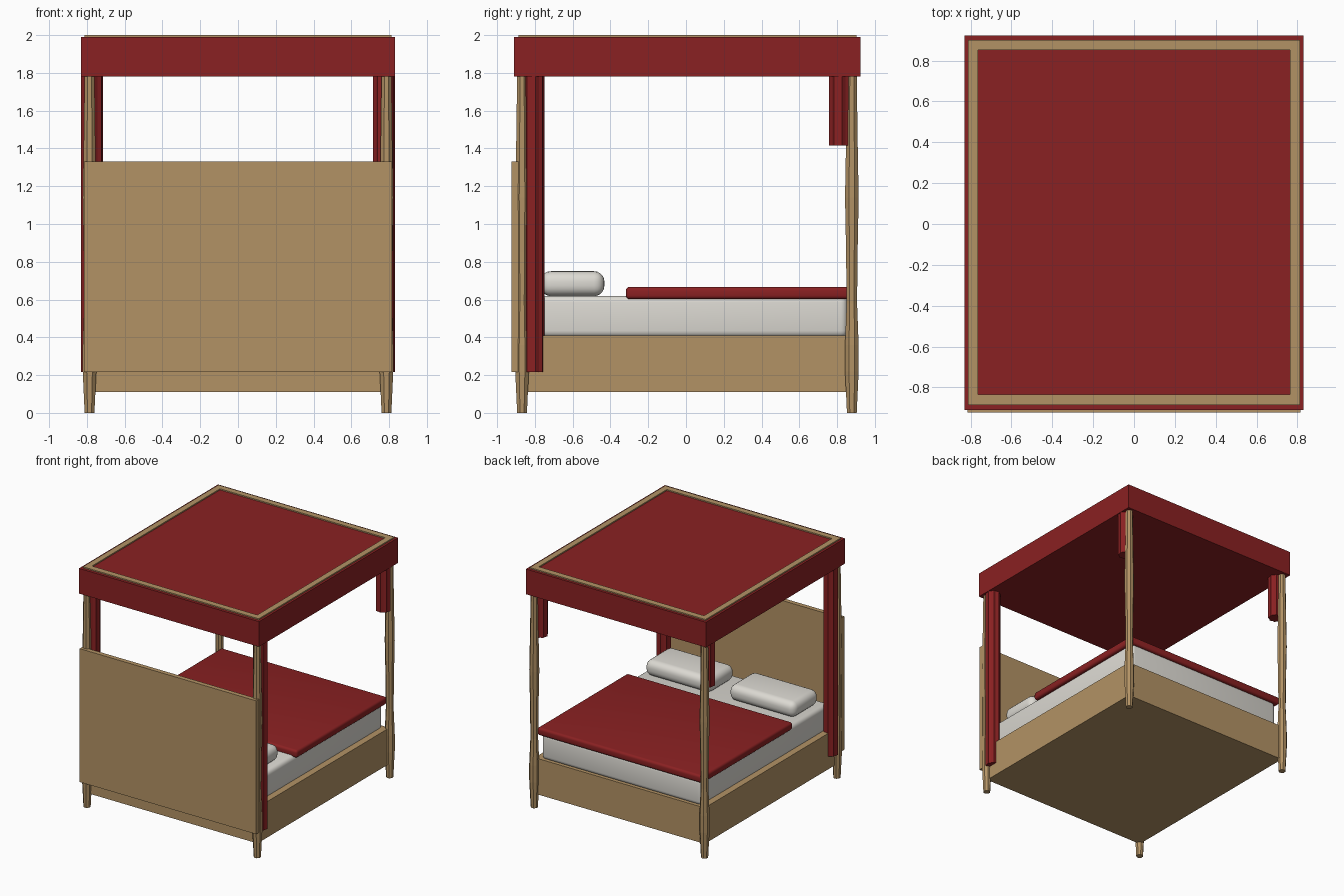
import bpy, bmesh, math

if "Cube" in bpy.data.objects:
    bpy.data.objects.remove(bpy.data.objects["Cube"], do_unlink=True)


def material(name, rgb):
    m = bpy.data.materials.new(name)
    m.use_nodes = True
    m.diffuse_color = (*rgb, 1)
    m.node_tree.nodes["Principled BSDF"].inputs["Base Color"].default_value = (*rgb, 1)
    return m


WOOD = material("light_wood", (0.45, 0.29, 0.13))
RED = material("red_cloth", (0.255, 0.015, 0.016))
WHITE = material("white_linen", (0.72, 0.70, 0.65))


def finish(name, bm, mat):
    bmesh.ops.recalc_face_normals(bm, faces=bm.faces)
    mesh = bpy.data.meshes.new(name)
    bm.to_mesh(mesh)
    bm.free()
    mesh.materials.append(mat)
    ob = bpy.data.objects.new(name, mesh)
    bpy.context.collection.objects.link(ob)
    return ob


def box(name, x, y, z, mat, bevel=0, segments=4):
    """Box from (min, max) ranges, optionally rounded and smooth shaded."""
    bm = bmesh.new()
    bmesh.ops.create_cube(bm, size=1)
    for v in bm.verts:
        v.co = [r[0] + (c + 0.5) * (r[1] - r[0]) for c, r in zip(v.co, (x, y, z))]
    ob = finish(name, bm, mat)
    if bevel:
        mod = ob.modifiers.new("rounding", "BEVEL")
        mod.width, mod.segments = bevel, segments
        for p in ob.data.polygons:
            p.use_smooth = True
    return ob


def column(name, x, y, profile, sides, mat, wave=0):
    """Upright tube through (radius, height) rings; wave makes alternating folds."""
    bm = bmesh.new()
    rings = []
    for r, z in profile:
        ring = []
        for i in range(sides):
            a = math.tau * (i + 0.5) / sides
            k = r * (1 - wave * (i % 2))
            ring.append(bm.verts.new((x + k * math.cos(a), y + k * math.sin(a), z)))
        rings.append(ring)
    for low, high in zip(rings, rings[1:]):
        for i in range(sides):
            j = (i + 1) % sides
            bm.faces.new((low[i], low[j], high[j], high[i]))
    bm.faces.new(rings[0])
    bm.faces.new(rings[-1])
    return finish(name, bm, mat)


# Bed base and headboard
box("bed_base", (-0.785, 0.785), (-0.865, 0.875), (0.11, 0.41), WOOD)
box("headboard", (-0.815, 0.815), (-0.924, -0.886), (0.217, 1.33), WOOD)

# Bedding
box("mattress", (-0.74, 0.74), (-0.84, 0.855), (0.40, 0.62), WHITE, 0.035)
box("blanket", (-0.765, 0.765), (-0.318, 0.875), (0.602, 0.667), RED, 0.02)

# Turned posts, gathered curtains and pillows
POST = [(0.028, 0), (0.039, 0.22), (0.039, 0.36), (0.03, 0.58), (0.033, 0.85),
        (0.039, 1.14), (0.033, 1.45), (0.028, 1.8)]
for side, s in (("left", 1), ("right", -1)):
    for end, py, cy, low in (("front", -0.868, -0.808, 0.217), ("back", 0.878, 0.815, 1.415)):
        column(f"{end}_{side}_post", s * 0.786, py, POST, 8, WOOD)
        column(f"{end}_{side}_curtain", s * 0.772, cy, [(0.059, low), (0.059, 1.8)], 16, RED, 0.13)
    px = s * 0.388
    box(f"{side}_pillow", (px - 0.305, px + 0.305), (-0.77, -0.432), (0.618, 0.75), WHITE, 0.055, 5)

# Canopy with a wooden frame around its top
box("canopy", (-0.831, 0.831), (-0.91, 0.924), (1.78, 1.99), RED)
for name, s in (("left", 1), ("right", -1)):
    box(f"canopy_rail_{name}", sorted((s * 0.763, s * 0.812)), (-0.886, 0.902), (1.95, 2.0), WOOD)
for name, y in (("front", (-0.886, -0.836)), ("back", (0.852, 0.902))):
    box(f"canopy_rail_{name}", (-0.763, 0.763), y, (1.95, 2.0), WOOD)
